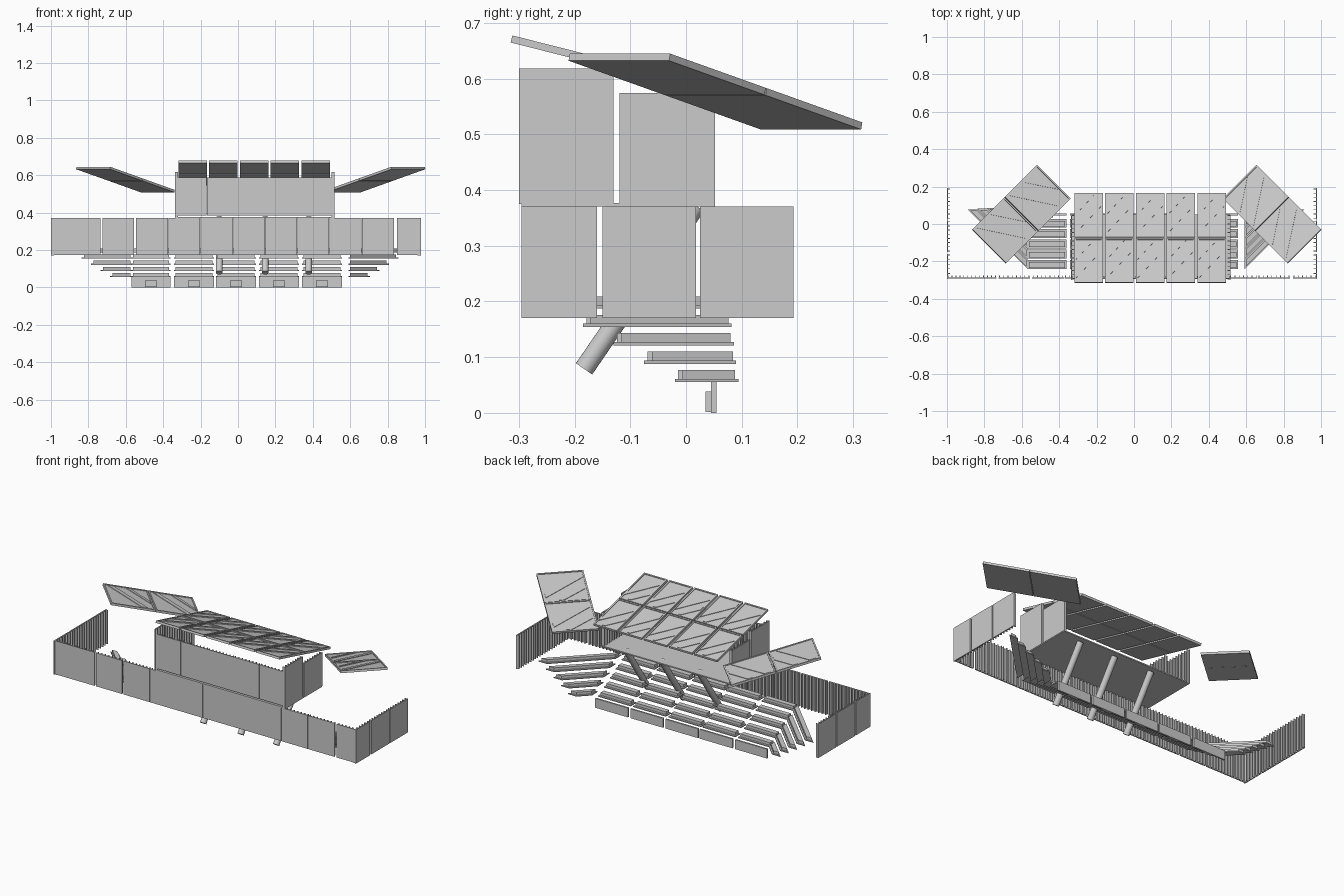
import bpy, bmesh, math
from mathutils import Matrix, Vector

if "Cube" in bpy.data.objects:
    bpy.data.objects.remove(bpy.data.objects["Cube"])


def make(name, build, matrix=None):
    bm = bmesh.new()
    build(bm)
    bmesh.ops.recalc_face_normals(bm, faces=bm.faces)
    me = bpy.data.meshes.new(name)
    bm.to_mesh(me)
    bm.free()
    ob = bpy.data.objects.new(name, me)
    if matrix is not None:
        ob.matrix_world = matrix
    bpy.context.collection.objects.link(ob)
    return ob


def prism(bm, pts, z0, z1):
    lo = [bm.verts.new((x, y, z0)) for x, y in pts]
    hi = [bm.verts.new((x, y, z1)) for x, y in pts]
    bm.faces.new(lo[::-1])
    bm.faces.new(hi)
    n = len(pts)
    for i in range(n):
        j = (i + 1) % n
        bm.faces.new((lo[i], lo[j], hi[j], hi[i]))


def box(bm, x0, x1, y0, y1, z0, z1):
    prism(bm, [(x0, y0), (x1, y0), (x1, y1), (x0, y1)], z0, z1)


# Ribbed wall panel: thin outer plate, vertical fins on the inner (+y local) side
def wall_panel(name, start, angle, width, z0, z1, flip=False):
    s = -1 if flip else 1

    def build(bm):
        box(bm, 0, width, min(0, s * .005), max(0, s * .005), z0, z1)
        n = max(3, round(width / .021))
        for i in range(n):
            x = .004 + (width - .012) * i / (n - 1)
            ya, yb = sorted((s * .005, s * .017))
            box(bm, x, x + .004, ya, yb, z0, z1)
    make(name, build, Matrix.Translation((*start, 0)) @ Matrix.Rotation(angle, 4, 'Z'))


# Outer concourse walls
FRONT = [(-1, -.735), (-.725, -.555), (-.545, -.375), (-.372, -.203), (-.2, -.027),
         (-.025, .144), (.146, .315), (.317, .487), (.489, .66), (.662, .835), (.85, .975)]
for i, (a, b) in enumerate(FRONT):
    wall_panel(f"front_wall_{i}", (a, -.292), 0, b - a, .172, .37)
for i, (a, b) in enumerate([(-.295, -.16), (-.15, .018), (.025, .193)]):
    wall_panel(f"left_wall_{i}", (-1, a), math.pi / 2, b - a, .17, .37, flip=True)
    wall_panel(f"right_wall_{i}", (.978, a), math.pi / 2, b - a, .17, .37)

# Upper box: floor, front and side walls
make("upper_floor", lambda bm: box(bm, -.335, .515, -.295, .052, .37, .377))
for i in range(5):
    wall_panel(f"upper_front_wall_{i}", (-.338 + .171 * i, -.295), 0, .169, .385, .588)
for i, (a, b, top) in enumerate([(-.3, -.13, .618), (-.119, .052, .574)]):
    wall_panel(f"upper_left_wall_{i}", (-.337, a), math.pi / 2, b - a, .375, top, flip=True)
    wall_panel(f"upper_right_wall_{i}", (.517, a), math.pi / 2, b - a, .375, top)


# Roof panel: slab with raised rim and two diagonal strips
def roof_panel(name, w, l, cy, cx, matrix):
    def build(bm):
        hw, hl, r = w / 2, l / 2, .008
        x0, x1, y0, y1 = cx - hw, cx + hw, cy - hl, cy + hl
        box(bm, x0, x1, y0, y1, -.013, -.004)
        box(bm, x0, x0 + r, y0, y1, -.004, 0)
        box(bm, x1 - r, x1, y0, y1, -.004, 0)
        box(bm, x0 + r, x1 - r, y0, y0 + r, -.004, 0)
        box(bm, x0 + r, x1 - r, y1 - r, y1, -.004, 0)
        for band in ([(-.44, -.40), (.44, .20), (.44, .34), (-.44, -.26)],
                     [(-.44, .02), (.18, .45), (.06, .45), (-.44, .12)]):
            prism(bm, [(cx + u * w, cy + v * l) for u, v in band], -.004, -.001)
    make(name, build, matrix)


TILT = Matrix.Rotation(-math.atan(.253), 4, 'X')
main = Matrix.Translation((.086, -.073, .617)) @ TILT
for c in range(5):
    for r in (-1, 1):
        roof_panel(f"roof_panel_{c}_{r + 1}", .152, .243, r * .1245, (c - 2) * .1645, main)
for side, cx in ((1, .737), (-1, -.601)):
    wing = (Matrix.Translation((cx, .054, .583))
            @ Matrix.Rotation(side * math.pi / 4, 4, 'Z') @ TILT)
    for r in (-1, 1):
        roof_panel(f"wing_roof_{side + 1}_{r + 1}", .255, .25, r * .1265, 0, wing)

# Inclined support pillars
lo, hi = Vector((0, -.183, .079)), Vector((0, .018, .372))
axis = hi - lo
for i, x in enumerate((-.1, .145, .378)):
    bpy.ops.mesh.primitive_cylinder_add(vertices=24, radius=.0178, depth=axis.length,
                                        location=(lo + hi) / 2 + Vector((x, 0, 0)),
                                        rotation=axis.to_track_quat('Z', 'Y').to_euler())
    bpy.context.object.name = f"pillar_{i}"
    bpy.ops.object.shade_smooth_by_angle()

# Seating rows: thin tread with a bench block on top, plus mitred corner rows
COLS = [(-.57, -.36), (-.342, -.128), (-.118, .096), (.112, .326), (.342, .556)]
DEPTH = .048
for k in range(5):
    yb, z = -.02 - .055 * k, .055 + .033 * k
    for c, (a, b) in enumerate(COLS):
        def row(bm):
            box(bm, a, b, yb, yb + DEPTH, z, z + .006)
            box(bm, a + .008, b - .008, yb + .006, yb + DEPTH - .012, z + .006, z + .022)
        make(f"bench_row_{k}_{c}", row)
    for s, xi in ((-1, -.57), (1, .592)):
        yo = .094 - .004 * k

        def strip(bm, back, front, inset, z0, z1):
            x, y = xi + s * inset, yo - inset
            d = xi - s * back
            pts = [(x, back + inset), (x, front + inset), (xi + s * (y - front), y),
                   (xi + s * (y - back), y)]
            prism(bm, pts, z0, z1)

        def corner(bm):
            strip(bm, yb, yb + .055, 0, z, z + .006)
            strip(bm, yb + .008, yb + .043, .006, z + .006, z + .022)
        make(f"corner_bench_{k}_{s + 1}", corner)

# Pitch-side barrier with small boxes behind it
for i, (a, b) in enumerate(COLS):
    def barrier(bm):
        m = (a + b) / 2
        box(bm, a, b, .045, .055, 0, .055)
        box(bm, m - .032, m + .032, .035, .045, .002, .038)
    make(f"barrier_{i}", barrier)
